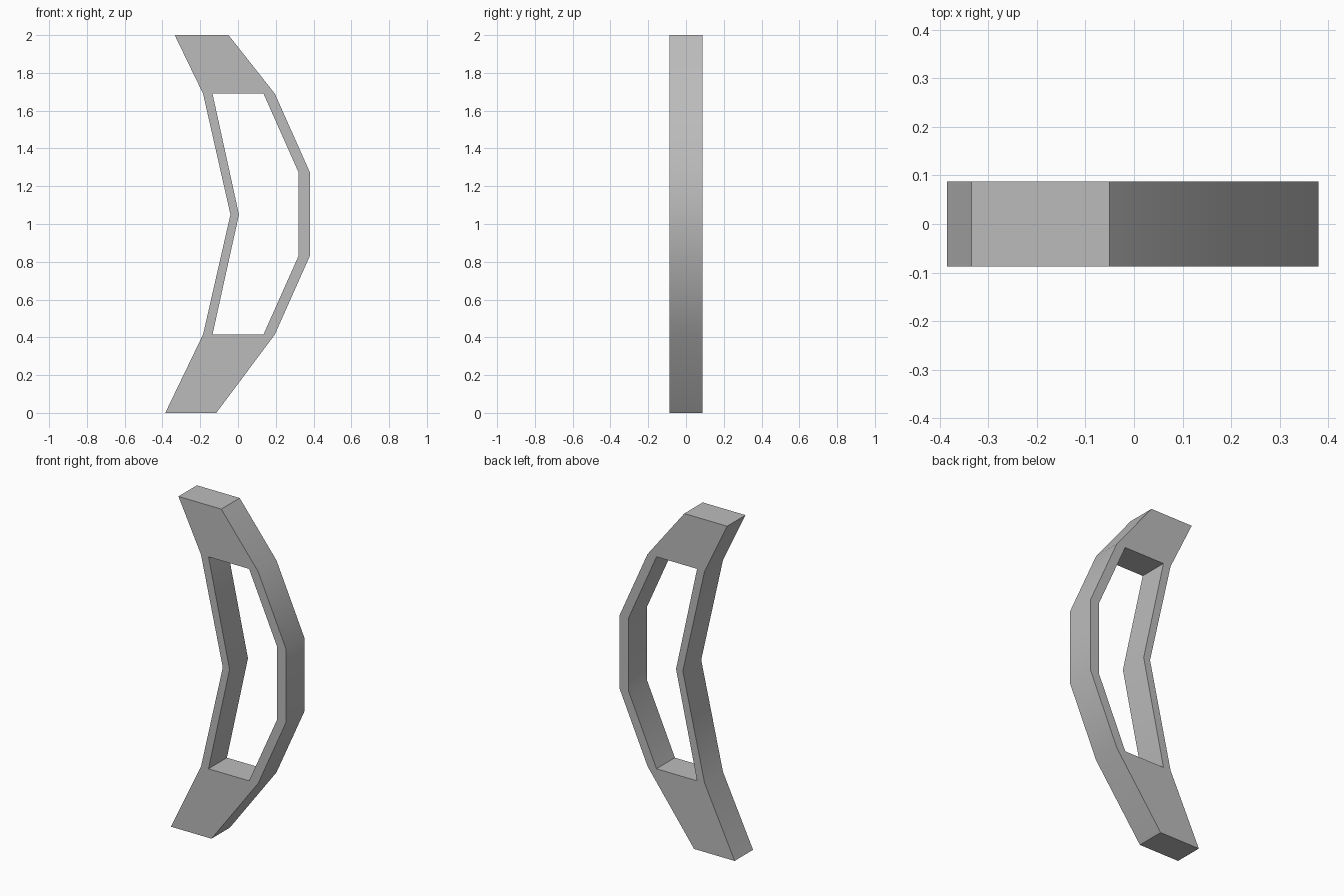
import bpy, bmesh, math

cube = bpy.data.objects.get("Cube")
if cube:
    bpy.data.objects.remove(cube, do_unlink=True)

grey = bpy.data.materials.new("plain_grey")
grey.use_nodes = True
GREY = (0.5, 0.5, 0.5, 1)
grey.diffuse_color = GREY
grey.node_tree.nodes["Principled BSDF"].inputs["Base Color"].default_value = GREY

HALF = 0.0875  # half thickness

# Outline points (x, z)
top = [(-0.335, 2), (-0.05, 2)]
bottom = [(-0.385, 0), (-0.115, 0)]
belly_out = [(0.195, 1.69), (0.38, 1.275), (0.38, 0.83), (0.195, 0.415)]
belly_in = [(0.135, 1.69), (0.32, 1.275), (0.32, 0.83), (0.135, 0.415)]
grip_out = [(-0.185, 1.69), (-0.04, 1.05), (-0.185, 0.415)]
grip_in = [(-0.135, 1.69), (0.005, 1.05), (-0.135, 0.415)]

bm = bmesh.new()
verts = {}


def plate(points):
    """Add a flat face on the front plane, sharing vertices between pieces."""
    for p in points:
        if p not in verts:
            verts[p] = bm.verts.new((p[0], -HALF, p[1]))
    bm.faces.new([verts[p] for p in points])


# Thin belly and grip bars
for outer, inner in ((belly_out, belly_in), (grip_in, grip_out)):
    for i in range(len(outer) - 1):
        plate([outer[i], inner[i], inner[i + 1], outer[i + 1]])

# Solid ends above and below the opening
plate([top[0], grip_out[0], grip_in[0], belly_in[0], belly_out[0], top[1]])
plate([bottom[0], bottom[1], belly_out[-1], belly_in[-1], grip_in[-1], grip_out[-1]])

# Thicken to the back
flat = bm.faces[:]
result = bmesh.ops.extrude_face_region(bm, geom=flat, use_keep_orig=True)
moved = [g for g in result["geom"] if isinstance(g, bmesh.types.BMVert)]
bmesh.ops.translate(bm, verts=moved, vec=(0, 2 * HALF, 0))
bmesh.ops.recalc_face_normals(bm, faces=bm.faces[:])

mesh = bpy.data.meshes.new("curved_handle")
bm.to_mesh(mesh)
bm.free()
mesh.materials.append(grey)
handle = bpy.data.objects.new("curved_handle", mesh)
bpy.context.collection.objects.link(handle)

# Soft shading along the gentle bends
bpy.context.view_layer.objects.active = handle
handle.select_set(True)
bpy.ops.object.shade_smooth_by_angle(angle=math.radians(30))
